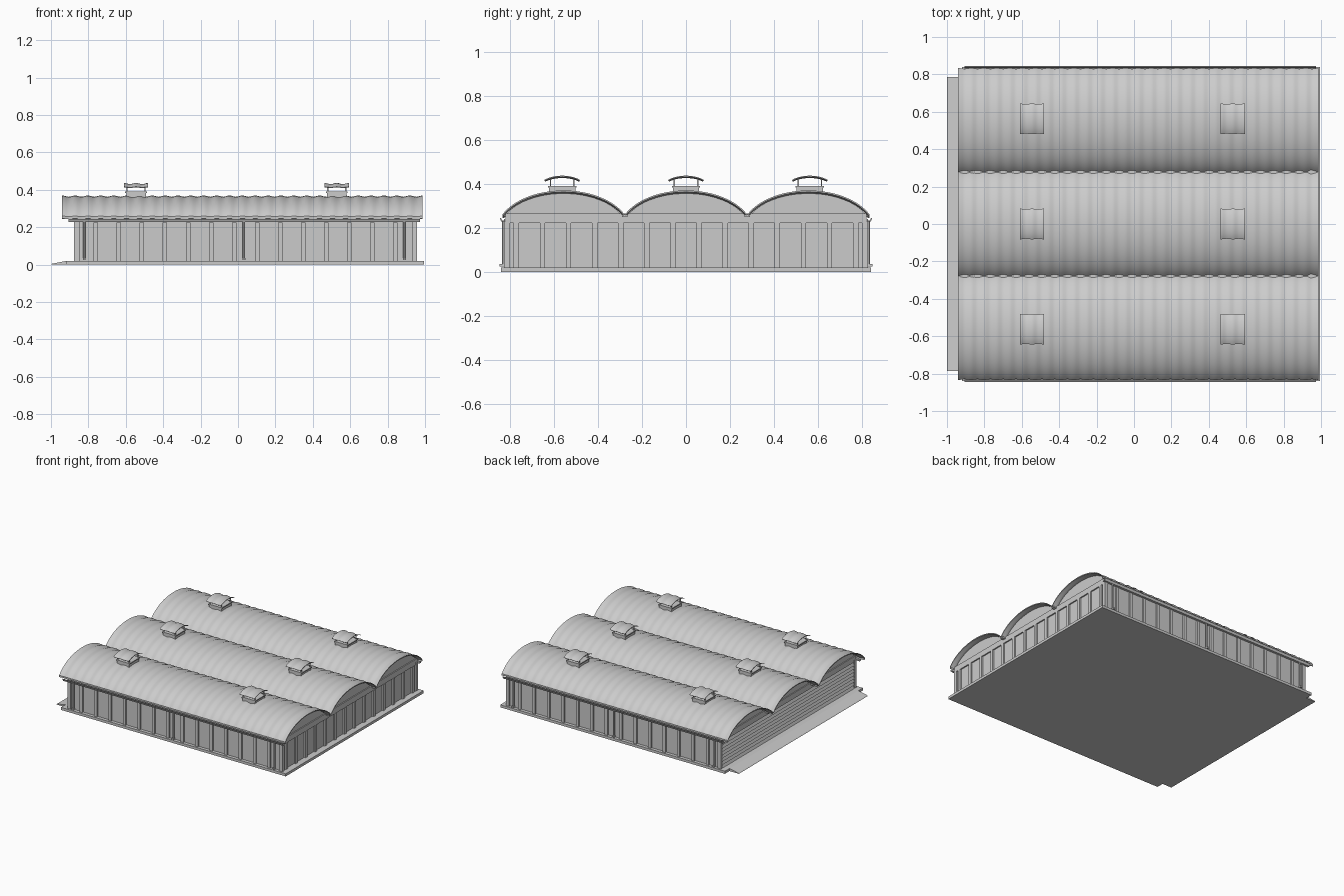
import bpy, bmesh, math

if "Cube" in bpy.data.objects:
    bpy.data.objects.remove(bpy.data.objects["Cube"])

def finish(name, bm, smooth=False):
    bmesh.ops.recalc_face_normals(bm, faces=bm.faces)
    me = bpy.data.meshes.new(name)
    bm.to_mesh(me)
    bm.free()
    ob = bpy.data.objects.new(name, me)
    bpy.context.collection.objects.link(ob)
    if smooth:
        bpy.context.view_layer.objects.active = ob
        ob.select_set(True)
        bpy.ops.object.shade_smooth_by_angle(angle=math.radians(25))
        ob.select_set(False)
    return ob

def add_box(bm, x0, x1, y0, y1, z0, z1):
    vs = bmesh.ops.create_cube(bm, size=1)['verts']
    for v in vs:
        v.co = ((x0 + x1) / 2 + v.co.x * (x1 - x0), (y0 + y1) / 2 + v.co.y * (y1 - y0),
                (z0 + z1) / 2 + v.co.z * (z1 - z0))

def boxes(name, items):
    bm = bmesh.new()
    for b in items:
        add_box(bm, *b)
    return finish(name, bm)

def prism(name, pts, axis, a, b):
    """Extrude a 2D outline along x (pts = y,z) or y (pts = x,z)."""
    bm = bmesh.new()
    mk = (lambda p, t: (t, p[0], p[1])) if axis == 'x' else (lambda p, t: (p[0], t, p[1]))
    f = bm.faces.new([bm.verts.new(mk(p, a)) for p in pts])
    r = bmesh.ops.extrude_face_region(bm, geom=[f])
    d = (b - a, 0, 0) if axis == 'x' else (0, b - a, 0)
    bmesh.ops.translate(bm, vec=d, verts=[v for v in r['geom'] if isinstance(v, bmesh.types.BMVert)])
    return finish(name, bm)

def arch(yc, h, z0, rise, amax, n):
    """Arch points with outward normals as (y, z, ny, nz)."""
    am = math.radians(amax)
    out = []
    for i in range(n + 1):
        a = am * (2 * i / n - 1)
        out.append((yc + h * math.sin(a) / math.sin(am),
                    z0 + rise * (math.cos(a) - math.cos(am)) / (1 - math.cos(am)),
                    math.sin(a) * 0.7, math.cos(a)))
    return out

def corrugated(name, prof, x0, x1, waves, amp, thick, seg=6):
    """Wavy sheet swept along x over a profile, given thickness."""
    bm = bmesh.new()
    n = waves * seg
    rows = []
    for i in range(n + 1):
        d = -amp * (1 - math.cos(2 * math.pi * i / seg)) / 2
        x = x0 + (x1 - x0) * i / n
        rows.append([[bm.verts.new((x, y + ny * (d - t), z + nz * (d - t))) for y, z, ny, nz in prof]
                     for t in (0, thick)])
    m = len(prof) - 1
    for i in range(n):
        (a, c), (b, e) = rows[i], rows[i + 1]
        for j in range(m):
            bm.faces.new((a[j], b[j], b[j + 1], a[j + 1]))
            bm.faces.new((c[j], c[j + 1], e[j + 1], e[j]))
        for j in (0, m):
            bm.faces.new((a[j], b[j], e[j], c[j]))
    for a, c in (rows[0], rows[-1]):
        for j in range(m):
            bm.faces.new((a[j], a[j + 1], c[j + 1], c[j]))
    return finish(name, bm, True)

# Floor slab and loading ramp
boxes("floor_slab", [(-0.92, 0.995, -0.84, 0.84, 0, 0.02)])
prism("ramp", [(-1, 0), (-0.92, 0), (-0.92, 0.02), (-0.995, 0.005)], 'y', -0.785, 0.785)

# Main walls and upper end beams
boxes("walls", [(-0.86, 0.945, -0.815, 0.815, 0.018, 0.26)])
boxes("end_beams", [(0.935, 0.955, -0.82, 0.82, 0.222, 0.265),
                    (-0.875, -0.855, -0.82, 0.82, 0.222, 0.265)])

# Wall ribs on both long sides and the right end, with corner posts
ribs = []
for i in range(14):
    x = -0.76 + i * 0.1232
    for s in (-1, 1):
        ys = sorted((s * 0.81, s * 0.827))
        ribs.append((x - 0.012, x + 0.012, *ys, 0.02, 0.225))
    y = (i - 6.5) * 0.1185
    ribs.append((0.94, 0.957, y - 0.012, y + 0.012, 0.02, 0.222))
for x in (-0.862, 0.943):
    for y in (-0.812, 0.812):
        ribs.append((x - 0.014, x + 0.014, y - 0.014, y + 0.014, 0.02, 0.24))
boxes("wall_ribs", ribs)

# Horizontal slats on the left end
n = 8
step = 0.202 / n
outline = [(-0.855, 0.02)]
for i in range(n):
    z = 0.02 + i * step
    outline += [(-0.877, z), (-0.866, z + step * 0.9), (-0.866, z + step - 0.0005)]
outline.append((-0.855, 0.222))
prism("shutter_slats", outline, 'y', -0.8, 0.8)

# Roof vaults with gable infill
for k, yc in enumerate((-0.556, 0, 0.556)):
    prof = arch(yc, 0.278, 0.26, 0.11, 65, 24)
    if k == 0:
        prof.insert(0, (yc - 0.278, 0.246, -0.8, 0.2))
    if k == 2:
        prof.append((yc + 0.278, 0.246, 0.8, 0.2))
    corrugated("roof_vault", prof, -0.94, 0.987, 28, 0.007, 0.007)
    g = [(p[0], p[1]) for p in arch(yc, 0.27, 0.25, 0.109, 65, 24)]
    for x in (-0.868, 0.935):
        prism("gable", g, 'x', x, x + 0.012)

# Valley gutters between the vaults
for y in (-0.278, 0.278):
    boxes("valley_gutter", [(-0.93, 0.98, y - 0.012, y + 0.012, 0.25, 0.262)])

# Eave gutters and downpipes
for s in (-1, 1):
    prism("eave_gutter", [(s * 0.82, 0.228), (s * 0.838, 0.228), (s * 0.846, 0.245),
                          (s * 0.840, 0.245), (s * 0.834, 0.234), (s * 0.82, 0.234)],
          'x', -0.905, 0.972)
    bm = bmesh.new()
    for x in (-0.822, 0.032, 0.89):
        r = bmesh.ops.create_cone(bm, cap_ends=True, segments=10, radius1=0.007, radius2=0.007, depth=0.2)
        bmesh.ops.translate(bm, vec=(x, s * 0.829, 0.132), verts=r['verts'])
        ys = sorted((s * 0.822, s * 0.846))
        add_box(bm, x - 0.007, x + 0.007, *ys, 0.024, 0.037)
    finish("downpipes", bm, True)

# Roof vents: curb, four posts, curved cap
for yc in (-0.562, 0, 0.562):
    for xc in (-0.545, 0.528):
        parts = [(xc - 0.052, xc + 0.052, yc - 0.06, yc + 0.06, 0.345, 0.388),
                 (xc - 0.058, xc + 0.058, yc - 0.064, yc + 0.064, 0.383, 0.391)]
        for sx in (-1, 1):
            for sy in (-1, 1):
                px, py = xc + sx * 0.048, yc + sy * 0.053
                parts.append((px - 0.003, px + 0.003, py - 0.003, py + 0.003, 0.388, 0.423))
        boxes("vent_base", parts)
        corrugated("vent_cap", arch(yc, 0.082, 0.417, 0.02, 50, 10), xc - 0.065, xc + 0.065, 2, 0.006, 0.005, 8)
